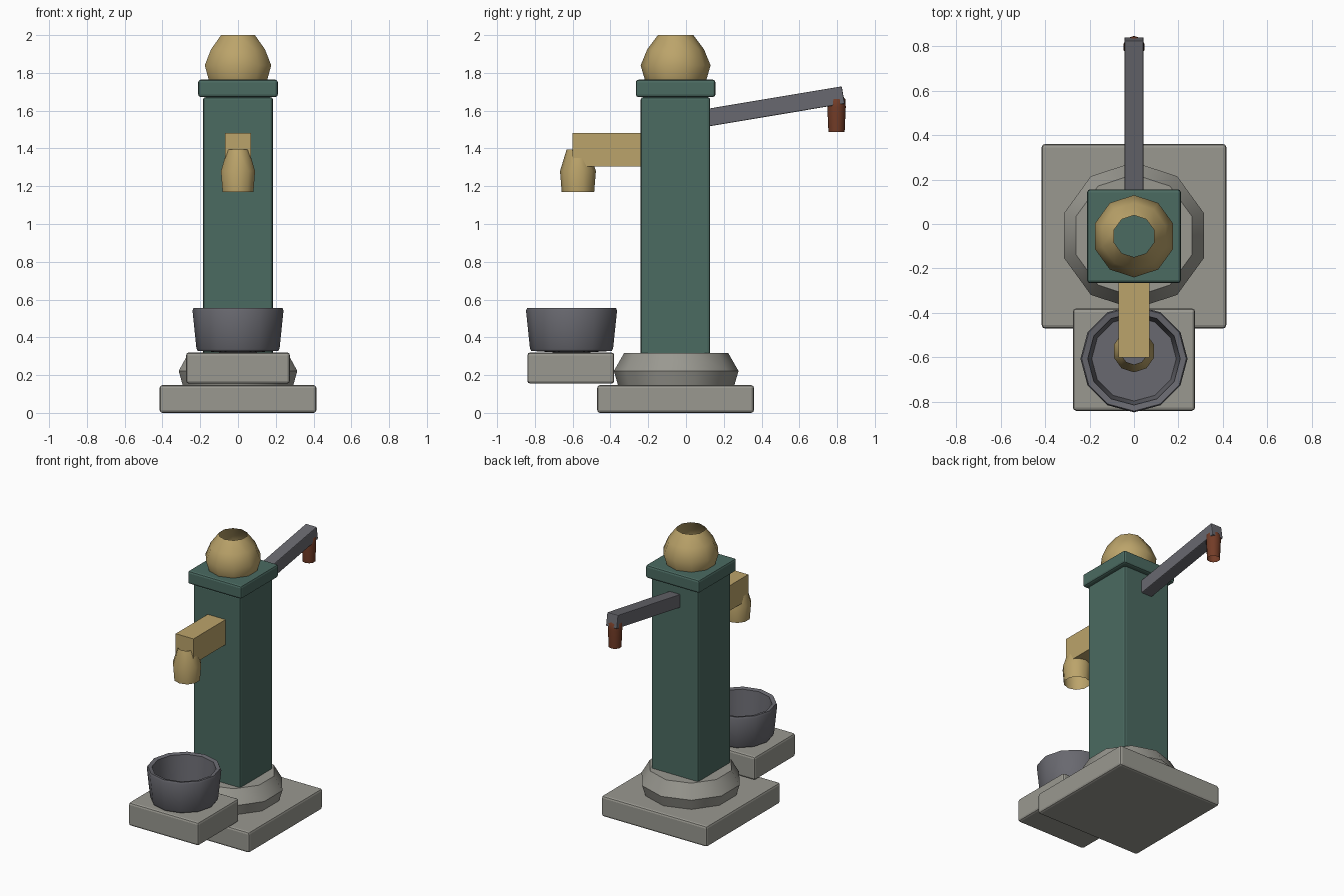
import bpy, bmesh, math
from mathutils import Matrix

if "Cube" in bpy.data.objects:
    bpy.data.objects.remove(bpy.data.objects["Cube"])

def material(name, rgb):
    m = bpy.data.materials.new(name)
    m.diffuse_color = (*rgb, 1)
    m.use_nodes = True
    m.node_tree.nodes["Principled BSDF"].inputs["Base Color"].default_value = m.diffuse_color
    return m

STONE = material("pale stone", (0.32, 0.315, 0.28))
GREEN = material("dark green paint", (0.07, 0.145, 0.12))
BRASS = material("brass", (0.50, 0.37, 0.145))
IRON = material("grey iron", (0.14, 0.14, 0.16))
WOOD = material("red brown wood", (0.17, 0.045, 0.02))
CY = -0.055  # y of the pump axis

def finish(bm, name, mat, smooth=None):
    bmesh.ops.recalc_face_normals(bm, faces=bm.faces)
    me = bpy.data.meshes.new(name)
    bm.to_mesh(me)
    bm.free()
    me.materials.append(mat)
    ob = bpy.data.objects.new(name, me)
    bpy.context.collection.objects.link(ob)
    if smooth:
        bpy.ops.object.select_all(action='DESELECT')
        ob.select_set(True)
        bpy.context.view_layer.objects.active = ob
        bpy.ops.object.shade_smooth_by_angle(angle=math.radians(smooth))
    return ob

def box(name, mat, x, y, z, bevel=0.0, tilt=0.0):
    """Box from (min, max) ranges, optionally tilted about x at its centre."""
    bm = bmesh.new()
    size = [r[1] - r[0] for r in (x, y, z)]
    mid = [(r[0] + r[1]) / 2 for r in (x, y, z)]
    mtx = Matrix.Translation(mid) @ Matrix.Rotation(tilt, 4, 'X') @ Matrix.Diagonal((*size, 1))
    bmesh.ops.create_cube(bm, size=1, matrix=mtx)
    if bevel:
        bmesh.ops.bevel(bm, geom=bm.edges[:], offset=bevel, segments=2,
                        profile=0.5, affect='EDGES')
    return finish(bm, name, mat)

def lathe(name, mat, profile, cy, sides, smooth=40):
    """Spin a (radius, z) profile around the vertical axis at y = cy."""
    bm = bmesh.new()
    rings = []
    for r, z in profile:
        n = sides if r > 0 else 1
        rings.append([bm.verts.new((r * math.sin(2 * math.pi * i / sides),
                                    cy + r * math.cos(2 * math.pi * i / sides), z))
                      for i in range(n)])
    for a, b in zip(rings, rings[1:]):
        for i in range(sides):
            j = (i + 1) % sides
            loop = [a[i % len(a)], a[j % len(a)], b[j % len(b)], b[i % len(b)]]
            bm.faces.new(list(dict.fromkeys(loop)))
    return finish(bm, name, mat, smooth)

# stone footing and collar
box("base_slab", STONE, (-0.415, 0.415), (-0.47, 0.36), (0, 0.147), 0.015)
lathe("base_collar", STONE,
      [(0.308, 0.147), (0.33, 0.222), (0.275, 0.318), (0, 0.318)], CY + 0.003, 10)

# pump column with its cap plate
box("column", GREEN, (-0.185, 0.185), (-0.24, 0.128), (0.147, 1.672), 0.014)
box("cap_plate", GREEN, (-0.211, 0.211), (-0.266, 0.156), (1.672, 1.764), 0.014)

# open brass dome
lathe("dome", BRASS, [(0.163, 1.764), (0.185, 1.84), (0.15, 1.925), (0.094, 2.0)], CY, 10)

# spout and open nozzle
box("spout", BRASS, (-0.07, 0.07), (-0.6, -0.2), (1.305, 1.483))
lathe("nozzle", BRASS, [(0.086, 1.17), (0.095, 1.28), (0.06, 1.395)], -0.572, 10)

# pump handle and grip
box("handle", IRON, (-0.043, 0.043), (0.05, 0.838), (1.5715, 1.6645), 0.005, math.radians(9.5))
lathe("handle_grip", WOOD, [(0.043, 1.488), (0.049, 1.62), (0.047, 1.66), (0.02, 1.695)], 0.797, 10)

# bucket on its stone stand
box("bucket_stand", STONE, (-0.275, 0.275), (-0.84, -0.38), (0.155, 0.32), 0.015)
lathe("bucket", IRON,
      [(0, 0.321), (0.1, 0.321), (0.213, 0.328), (0.22, 0.34), (0.241, 0.542), (0.235, 0.556),
       (0.208, 0.55), (0.19, 0.36), (0, 0.36)], -0.606, 12)
